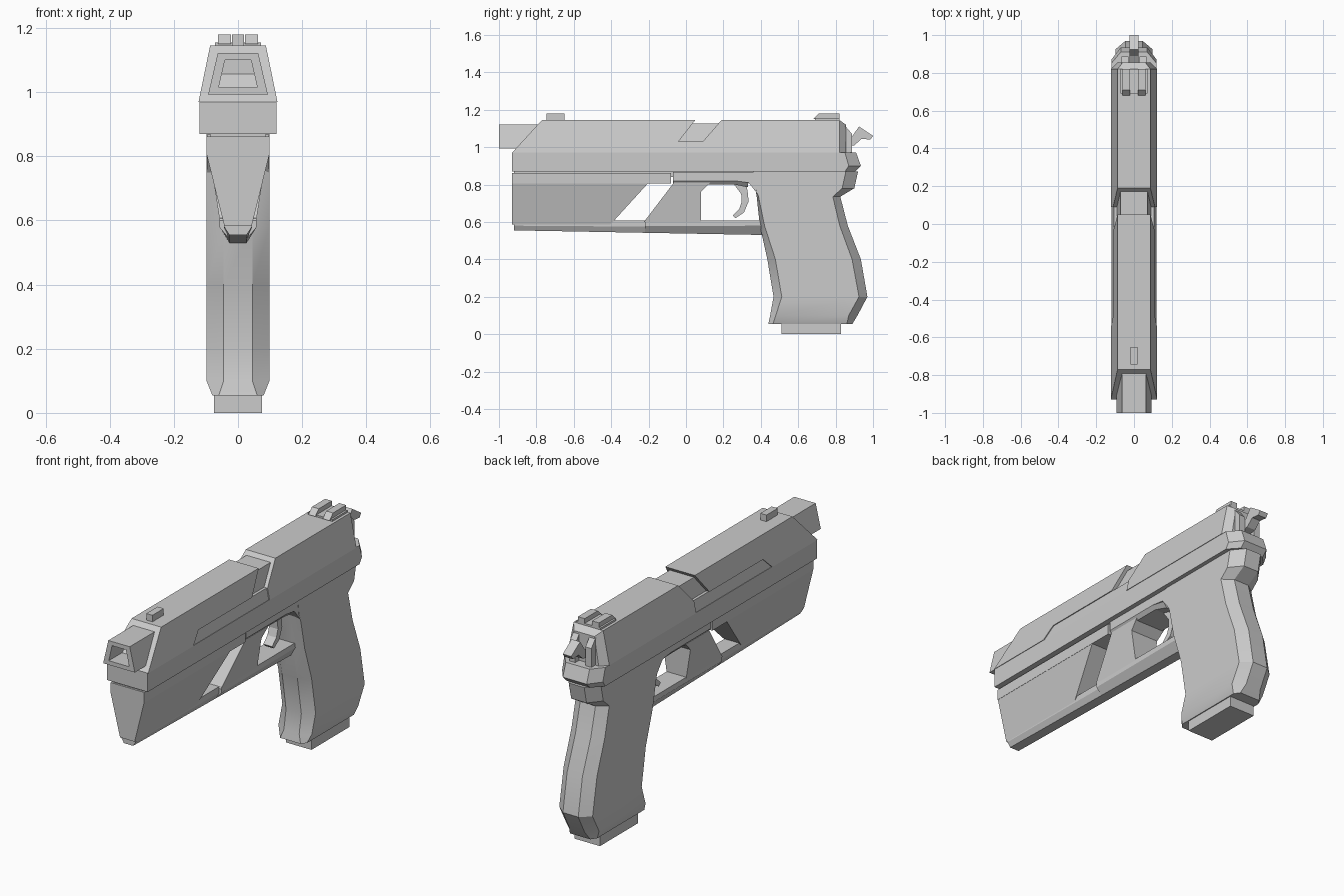
import bpy, bmesh, math

if "Cube" in bpy.data.objects:
    bpy.data.objects.remove(bpy.data.objects["Cube"])


def loft(name, rings):
    """Skin a list of equal-length closed rings and cap both ends."""
    bm = bmesh.new()
    vs = [[bm.verts.new(p) for p in r] for r in rings]
    n = len(rings[0])
    for a, b in zip(vs, vs[1:]):
        for i in range(n):
            j = (i + 1) % n
            bm.faces.new((a[i], a[j], b[j], b[i]))
    bm.faces.new(vs[0])
    bm.faces.new(vs[-1][::-1])
    bmesh.ops.recalc_face_normals(bm, faces=bm.faces)
    me = bpy.data.meshes.new(name)
    bm.to_mesh(me)
    bm.free()
    ob = bpy.data.objects.new(name, me)
    bpy.context.collection.objects.link(ob)
    return ob


def taper(z0, w0, z1, w1):
    """Half width as a linear function of height."""
    return lambda z: w0 + (w1 - w0) * (z - z0) / (z1 - z0)


def prism(name, profile, w):
    """Side profile (y, z) widened symmetrically by number or function of z."""
    f = w if callable(w) else (lambda z: w)
    return loft(name, [[(s * f(z), y, z) for y, z in profile] for s in (-1, 1)])


def slab(name, x0, x1, profile):
    return loft(name, [[(x, y, z) for y, z in profile] for x in (x0, x1)])


def rect(y0, y1, z0, z1):
    return [(y0, z0), (y1, z0), (y1, z1), (y0, z1)]


def mirrored(half, point):
    """Close a half outline by mirroring it over x = 0."""
    return [point(x, v) for x, v in half] + [point(-x, v) for x, v in half[::-1]]


# Slide: lower rail with chamfered tail
loft("slide_rail", [
    mirrored([(.12, -.93), (.12, c), (.07, b)], lambda x, y: (x, y, z))
    for z, c, b in ((.87, .85, .905), (.90, .87, .935), (.97, .85, .91))])

# Slide: front cover, slightly recessed rear cover and strip
cover_w = taper(.97, .123, 1.145, .087)
inset_w = lambda z: cover_w(z) - .005
prism("slide_front", [(-.93, .97), (-.77, 1.145), (.05, 1.145), (-.04, 1.03),
                      (-.49, 1.03), (-.55, .97)], cover_w)
prism("slide_strip", [(-.55, .97), (.09, .97), (.09, 1.03), (-.49, 1.03)], inset_w)
prism("slide_rear", [(.09, .97), (.82, .97), (.82, 1.145), (.19, 1.145), (.09, 1.03)],
      cover_w)
prism("chamber_block", [(-.06, 1.02), (.12, 1.02), (.18, 1.125), (.02, 1.125)],
      lambda z: cover_w(z) - .02)

# Slide tail: chamfered plate and two ears around the hammer
loft("slide_tail", [
    [(b, y, .97), (t, y, top), (-t, y, top), (-b, y, .97)]
    for y, b, t, top in ((.82, .123, .087, 1.145), (.855, .085, .06, 1.12))])
for s, side in ((-1, "left"), (1, "right")):
    slab("hammer_ear_" + side, s * .03, s * .065,
         [(.84, .96), (.888, .96), (.888, 1.07), (.85, 1.115), (.84, 1.115)])
    slab("rear_sight_" + side, s * .022, s * .062,
         [(.68, 1.15), (.71, 1.18), (.82, 1.18), (.82, 1.15)])
prism("rear_sight_base", rect(.69, .82, 1.14, 1.155), .072)
prism("front_sight", rect(-.745, -.65, 1.14, 1.18), .018)
prism("hammer", [(.84, 1.0), (.90, 1.01), (.94, 1.045), (.985, 1.04), (1.0, 1.06),
                 (.925, 1.11), (.89, 1.06), (.84, 1.03)], .025)

# Barrel with a recessed bore
def trapezoid(y, wb, wt, z0, z1):
    return [(-wb, y, z0), (wb, y, z0), (wt, y, z1), (-wt, y, z1)]
loft("barrel", [trapezoid(-.6, .093, .063, .993, 1.122),
                trapezoid(-1, .093, .063, .993, 1.122),
                trapezoid(-1, .06, .041, 1.015, 1.1),
                trapezoid(-.85, .06, .041, 1.015, 1.1)])

# Frame: dust cover, tapered front block and trigger housing
prism("frame_spine", rect(-.92, .80, .84, .875), .088)
prism("dust_cover", rect(-.93, -.08, .805, .862), .099)
prism("front_block", [(-.93, .585), (-.405, .585), (-.2, .81), (-.93, .81)],
      taper(.585, .043, .81, .099))
prism("trigger_housing", [(-.07, .82), (.26, .82), (.335, .81), (.39, .74), (.5, .74),
                          (.5, .868), (-.07, .868)], .097)
prism("housing_chamfer", [(-.07, .80), (.26, .80), (.33, .785), (.335, .82), (-.07, .82)],
      taper(.80, .08, .82, .097))

# Trigger guard: web and the bottom rails
prism("guard_web", [(-.225, .60), (.08, .60), (.08, .76), (.13, .81), (-.065, .81)],
      taper(.60, .057, .81, .09))

def rail(name, sections):
    loft(name, [mirrored([(w, .607), (w, zc), (wb, zb)], lambda x, z: (x, y, z))
                for y, w, zc, wb, zb in sections])
rail("front_rail", [(-.92, .043, .58, .027, .555), (-.22, .043, .575, .027, .542)])
rail("guard_rail", [(-.22, .057, .578, .027, .542), (.43, .057, .58, .027, .53)])

# Trigger
prism("trigger", [(.25, .81), (.295, .75), (.298, .71), (.285, .67), (.25, .635), (.265, .62),
                  (.31, .65), (.335, .71), (.33, .76), (.32, .81)], .026)

# Grip: chamfered cross-sections (z, front, front side, back side, back, centre w, side w)
grip_rows = [(.055, .44, .465, .86, .89, .06, .08),
             (.10, .45, .48, .87, .917, .045, .098),
             (.20, .468, .512, .925, .97, .045, .098),
             (.40, .435, .478, .888, .935, .045, .098),
             (.58, .395, .42, .822, .865, .045, .098),
             (.735, .378, .388, .785, .825, .045, .098),
             (.78, .37, .372, .835, .90, .045, .098),
             (.87, .36, .362, .855, .92, .045, .098)]
grip = loft("grip", [
    mirrored([(c, f), (w, fs), (w, bs), (c, b)], lambda x, y: (x, y, z))
    for z, f, fs, bs, b, c, w in grip_rows])
prism("magazine", rect(.51, .83, 0, .1), .075)

bpy.context.view_layer.objects.active = grip
grip.select_set(True)
bpy.ops.object.shade_smooth_by_angle(angle=math.radians(22))
grip.select_set(False)
